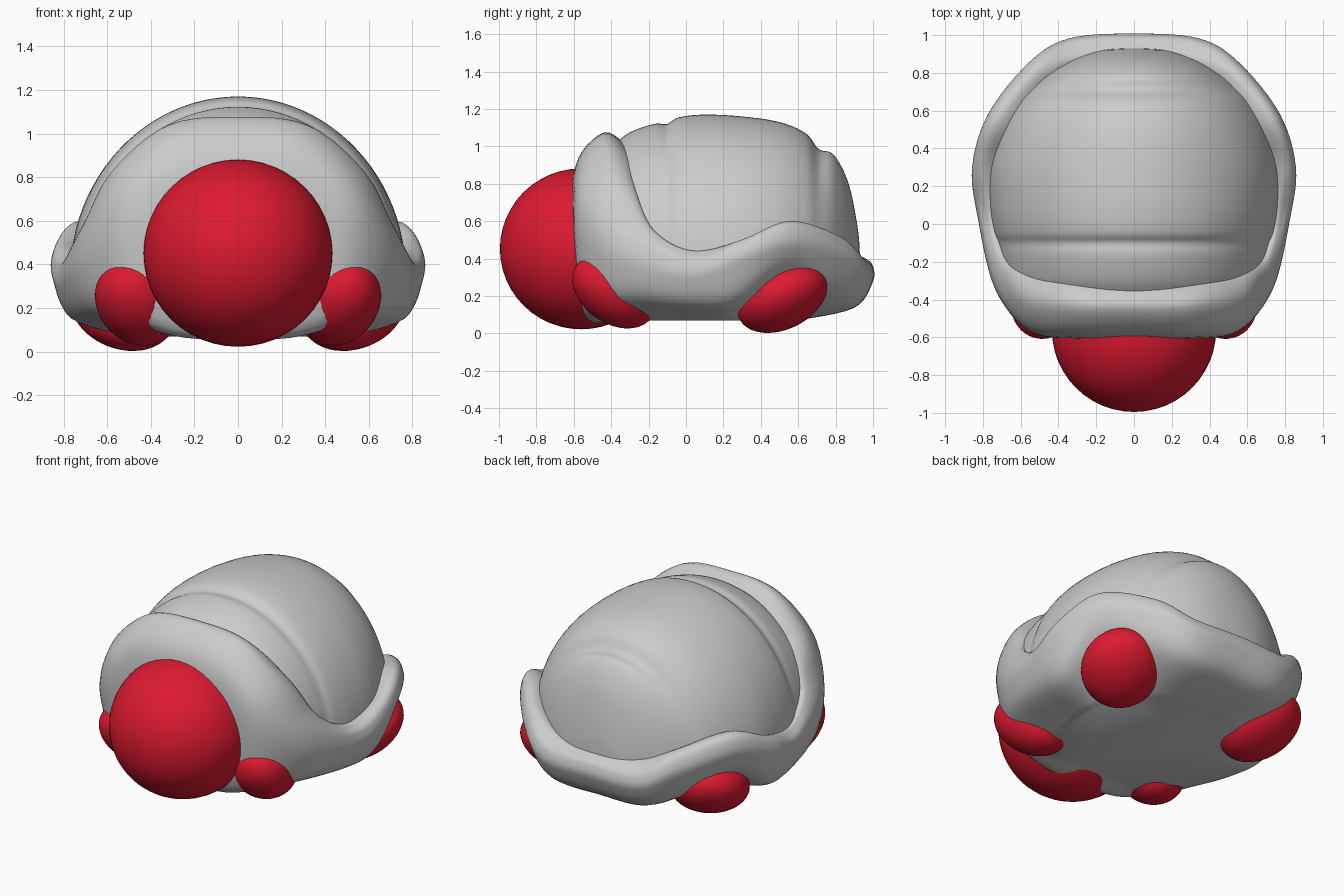
import bpy, bmesh
from math import sin, cos, pi
from mathutils import Vector, Matrix

if "Cube" in bpy.data.objects:
    bpy.data.objects.remove(bpy.data.objects["Cube"])

red = bpy.data.materials.new("red")
red.diffuse_color = (0.72, 0.01, 0.03, 1)
red.use_nodes = True
red.node_tree.nodes["Principled BSDF"].inputs["Base Color"].default_value = red.diffuse_color


def spline(pts, n, closed=False):
    """Catmull-Rom curve through pts, n samples per span."""
    m, out = len(pts), []
    pick = (lambda i: pts[i % m]) if closed else (lambda i: pts[min(max(i, 0), m - 1)])
    for i in range(m if closed else m - 1):
        a, b, c, d = (pick(i + k) for k in (-1, 0, 1, 2))
        for k in range(n):
            t = k / n
            out.append(0.5 * (2 * b + (c - a) * t + (2 * a - 5 * b + 4 * c - d) * t * t
                              + (3 * b - a - 3 * c + d) * t ** 3))
    if not closed:
        out.append(pts[-1].copy())
    return out


def loft(name, rings, closed, caps):
    """Skin a list of equal rings; fill the rings listed in caps."""
    bm = bmesh.new()
    vs = [[bm.verts.new(p) for p in r] for r in rings]
    n = len(rings[0])
    for a, b in zip(vs, vs[1:]):
        for i in range(n if closed else n - 1):
            j = (i + 1) % n
            bm.faces.new((a[i], a[j], b[j], b[i]))
    for c in caps:
        bm.faces.new(vs[c])
    bmesh.ops.recalc_face_normals(bm, faces=bm.faces)
    me = bpy.data.meshes.new(name)
    bm.to_mesh(me)
    bm.free()
    me.shade_smooth()
    ob = bpy.data.objects.new(name, me)
    bpy.context.collection.objects.link(ob)
    return ob


# Body and wavy shell rim: stations from front centre to back centre
# outer x,y,z | crest x,y,z | underside z | crease x,y,z
stations = [
    (0, -.60, .48, 0, -.45, 1.07, .09, 0, -.34, 1.025),
    (.30, -.60, .48, .32, -.44, 1.035, .10, .33, -.32, .97),
    (.55, -.56, .46, .58, -.41, .82, .16, .58, -.28, .78),
    (.73, -.34, .36, .71, -.25, .58, .18, .69, -.17, .55),
    (.82, .03, .29, .79, .03, .42, .15, .74, .03, .44),
    (.85, .30, .37, .81, .30, .50, .17, .75, .30, .49),
    (.765, .58, .46, .725, .56, .60, .31, .66, .53, .58),
    (.55, .85, .38, .51, .82, .52, .21, .46, .77, .50),
    (.34, .975, .28, .31, .93, .41, .14, .28, .87, .43),
    (0, 1.0, .28, 0, .96, .40, .14, 0, .90, .41),
]


def section(s):
    out, crest, crease = Vector(s[0:3]), Vector(s[3:6]), Vector(s[7:10])
    belly = Vector((out.x * .6, out.y * .6, .07))
    under = Vector((out.x * .9, out.y * .9, s[6]))
    shoulder = out * .93 + crest * .07
    shoulder.z = .3 * out.z + .7 * crest.z
    tuck = Vector((crease.x * .88, crease.y * .88, crease.z - .08))
    return [belly, under, out, shoulder, crest, crease, tuck]


half = [spline(section(s), 6) for s in stations]
other = [[Vector((-p.x, p.y, p.z)) for p in r] for r in half[-2:0:-1]]
rings = [spline(list(r), 6, True) for r in zip(*(half + other))]
loft("shell_rim_and_belly", rings, True, [0])

# Dome: arched sections along y as (y, half width, top z), with plate steps
knots = [(-.40, .64, 1.00), (-.30, .69, 1.075), (-.17, .715, 1.12), (-.10, .725, 1.12),
         (-.04, .745, 1.155), (.10, .765, 1.17), (.30, .765, 1.16), (.50, .71, 1.13),
         (.64, .63, 1.07), (.71, .565, .985), (.79, .465, .955), (.87, .32, .80),
         (.92, .17, .55), (.93, .02, .40)]
base = .35
arches = [[Vector((k.y * cos(pi * i / 48), k.x, base + (k.z - base) * sin(pi * i / 48)))
           for i in range(49)] for k in spline([Vector(k) for k in knots], 5)]
loft("shell_dome", arches, False, [0, -1])


# Head and feet: stretched spheres, long axis given, width axis kept level
def ball(name, centre, size, axis=(0, 1, 0)):
    bpy.ops.mesh.primitive_uv_sphere_add(segments=48, ring_count=24, radius=1)
    ob = bpy.context.object
    ob.name = name
    z = Vector(axis).normalized()
    x = z.cross(Vector((0, 0, 1))).normalized()
    turn = Matrix((x, z.cross(x), z)).transposed().to_4x4()
    ob.matrix_world = Matrix.Translation(centre) @ turn @ Matrix.Diagonal((*size, 1))
    ob.data.materials.append(red)
    bpy.ops.object.shade_smooth()


ball("head", (0, -.56, .452), (.435, .43, .435))
for side, tag in ((1, "right"), (-1, "left")):
    ball("front_foot_" + tag, (side * .46, -.385, .225), (.19, .17, .25), (-.31 * side, .77, -.56))
    ball("rear_foot_" + tag, (side * .53, .515, .188), (.235, .16, .26), (.46 * side, .765, .46))
